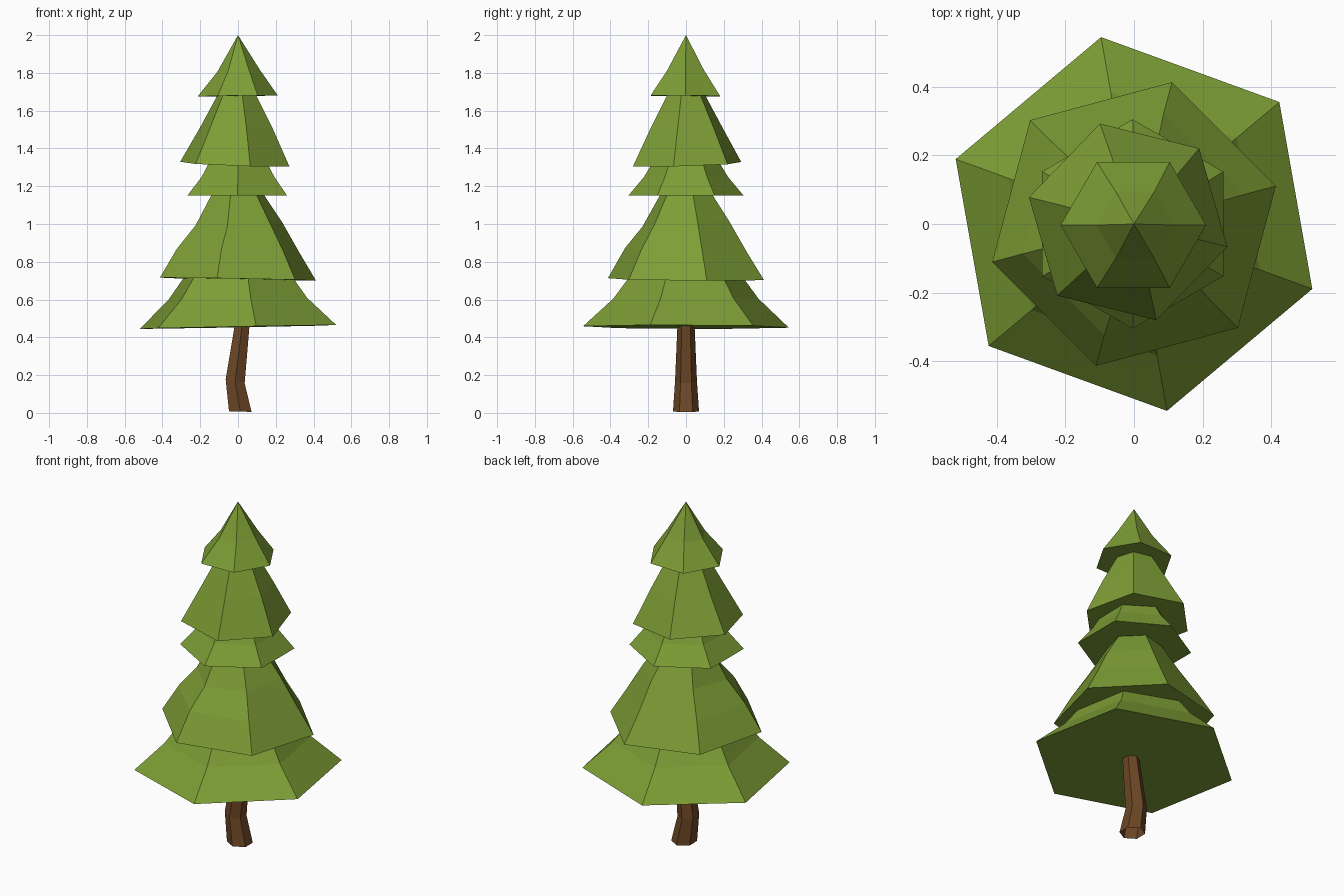
import bpy, bmesh, math

if "Cube" in bpy.data.objects:
    bpy.data.objects.remove(bpy.data.objects["Cube"])

def material(name, rgb):
    m = bpy.data.materials.new(name)
    m.diffuse_color = (*rgb, 1)
    m.use_nodes = True
    m.node_tree.nodes["Principled BSDF"].inputs["Base Color"].default_value = m.diffuse_color
    return m

green = material("leaf green", (0.205, 0.34, 0.036))
brown = material("bark brown", (0.15, 0.062, 0.018))

def loft(name, mat, rings, start, bottom_cap=True):
    """Six-sided stacked rings (cx, cy, z, radius, x_tilt, y_tilt); radius 0 is a tip."""
    bm = bmesh.new()
    prev = None
    for cx, cy, z, r, tx, ty in rings:
        if r == 0:
            tip = bm.verts.new((cx, cy, z))
            for i in range(6):
                bm.faces.new((prev[i], prev[(i + 1) % 6], tip))
            prev = None
            break
        ring = []
        for i in range(6):
            a = math.radians(start + 60 * i)
            dx, dy = r * math.cos(a), r * math.sin(a)
            ring.append(bm.verts.new((cx + dx, cy + dy, z + tx * dx + ty * dy)))
        if prev:
            for i in range(6):
                j = (i + 1) % 6
                bm.faces.new((prev[i], prev[j], ring[j], ring[i]))
        elif bottom_cap:
            bm.faces.new(ring[::-1])
        prev = ring
    if prev:
        bm.faces.new(prev)
    me = bpy.data.meshes.new(name)
    bm.to_mesh(me)
    bm.free()
    me.materials.append(mat)
    ob = bpy.data.objects.new(name, me)
    bpy.context.collection.objects.link(ob)

# Bent trunk, running up into the lowest branches
loft("trunk", brown, [
    (0.012, 0, 0.007, 0.069, -0.03, 0),
    (-0.015, 0, 0.167, 0.058, -0.2, 0),
    (0.02, 0, 0.45, 0.046, 0, 0),
    (0.025, 0, 0.6, 0.04, 0, 0)], 90, bottom_cap=False)

# Branch tiers, bottom to top, each turned and slightly tilted
loft("branch_tier_1", green, [
    (0, 0, 0.455, 0.553, 0.019, -0.004),
    (0, 0, 0.605, 0.39, 0.01, 0),
    (0, 0, 0.90, 0.17, 0, 0)], 40)
loft("branch_tier_2", green, [
    (0, 0, 0.708, 0.428, -0.018, -0.008),
    (0, 0, 0.86, 0.335, -0.02, -0.03),
    (0.005, 0, 1.0, 0.238, 0.02, 0.05),
    (-0.005, 0, 1.2, 0.115, 0, 0)], 15)
loft("branch_tier_3", green, [
    (-0.004, 0, 1.15, 0.305, 0, 0),
    (0, 0, 1.25, 0.222, 0, 0),
    (0, 0, 1.42, 0.12, 0, 0)], 30)
loft("branch_tier_4", green, [
    (-0.017, 0.006, 1.317, 0.298, -0.035, 0.03),
    (-0.01, 0.004, 1.505, 0.2, 0, 0),
    (-0.006, 0, 1.71, 0.09, 0, 0)], 46)
loft("branch_tier_5", green, [
    (-0.002, -0.003, 1.678, 0.212, 0.015, -0.01),
    (0.003, -0.003, 1.812, 0.112, 0.05, 0.02),
    (0, 0, 2.0, 0, 0, 0)], 0)
